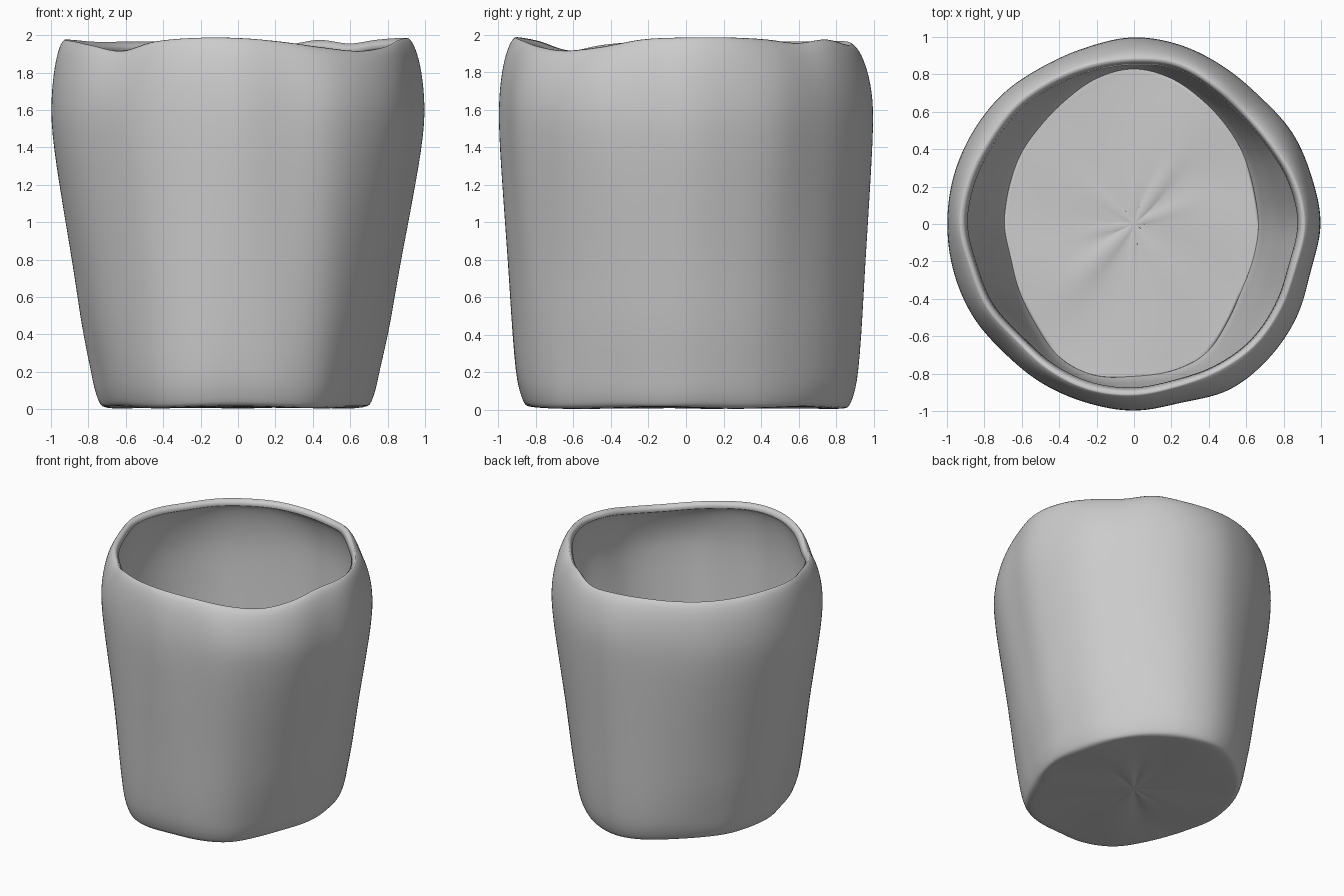
import bpy
import bmesh
from math import sin, cos, exp, tau, radians

cube = bpy.data.objects.get("Cube")
if cube:
    bpy.data.objects.remove(cube)

SEGMENTS = 120

# Hand-formed outlines: radius every 15 degrees, counter-clockwise from +x
FLOOR = [.675, .68, .70, .725, .765, .815, .84, .815, .765, .73, .72, .71,
         .705, .69, .72, .765, .825, .845, .825, .82, .80, .735, .685, .67]
BELLY = [1, .985, .98, .96, .97, .99, 1, .98, .975, .99, .995, 1,
         1, 1, .995, .98, .985, .99, 1, .99, 1.025, 1.02, 1.005, .98]
RIM = [.88, .86, .82, .81, .83, .86, .85, .85, .855, .865, .865, .885,
       .90, .87, .87, .85, .87, .885, .88, .865, .87, .88, .87, .86]
# How far the lip dips below its highest point, in hundredths
DIP = [0, 0, 1, 3, 1, 4, 3, 2, 2, 2, 2, 1, 1, 2, 4, 7, 2, 0, 0, 2, 5, 7, 5, 1]


def around(table, angle):
    """Smooth closed interpolation through an outline table."""
    n = len(table)
    pos = angle / tau * n
    i = int(pos)
    t = pos - i
    a, b, c, d = (table[(i + k) % n] for k in (-1, 0, 1, 2))
    return b + t * (c - a + t * (2*a - 5*b + 4*c - d + t * (3*(b - c) + d - a))) / 2


def ease(x):
    x = min(max(x, 0), 1)
    return x * x * (3 - 2 * x)


# Creases pinched into the floor: direction, length, half width, height
CREASES = [(90, .2, 7, .012), (57, .3, 8, .02), (190, .2, 9, .015),
           (268, .22, 7, .014), (225, .42, 11, .018), (300, .35, 12, .012),
           (20, .25, 10, .012), (140, .25, 10, .012)]


def floor_point(angle, part):
    radius = part * (around(FLOOR, angle) + .01)
    z = .01 + .006 * sin(5 * angle + 4 * radius) * part
    for direction, length, width, height in CREASES:
        turn = (angle - radians(direction) + tau / 2) % tau - tau / 2
        z += height * exp(-(turn / radians(width)) ** 2 - (radius / length) ** 2) * min(1, part * 2.5)
    return radius, z


def foot_point(angle, inset, height):
    return around(FLOOR, angle) + .08 - inset, height + .006 * sin(7 * angle)


def wall_point(angle, blend, height):
    foot = around(FLOOR, angle) + .08
    return foot + (around(BELLY, angle) - foot) * blend, height


def lip_point(angle, blend, height):
    belly = around(BELLY, angle)
    radius = belly + (around(RIM, angle) + .03 - belly) * blend
    return radius, height - around(DIP, angle) / 100 * ease((height - 1.5) / .4)


# Rings from the floor centre outward, then up the wall to the lip
rings = [(floor_point, (p,)) for p in (.04, .09, .15, .22, .3, .4, .52, .65, .78, .9, 1)]
rings += [(foot_point, r) for r in ((.05, .022), (.037, .05), (.016, .11))]
rings += [(wall_point, r) for r in ((0, .2), (.2, .4), (.34, .6), (.48, .8), (.64, 1),
                                    (.79, 1.2), (.92, 1.38), (1, 1.55))]
rings += [(lip_point, r) for r in ((.03, 1.66), (.13, 1.76), (.28, 1.84), (.45, 1.9),
                                   (.64, 1.945), (.82, 1.972), (1, 1.985))]

bm = bmesh.new()
centre = bm.verts.new((0, 0, .012))
loops = []
for shape, values in rings:
    loop = []
    for i in range(SEGMENTS):
        angle = tau * i / SEGMENTS
        radius, z = shape(angle, *values)
        loop.append(bm.verts.new((radius * cos(angle), radius * sin(angle), z)))
    loops.append(loop)
for i in range(SEGMENTS):
    j = (i + 1) % SEGMENTS
    bm.faces.new((centre, loops[0][j], loops[0][i]))
    for low, high in zip(loops, loops[1:]):
        bm.faces.new((low[i], low[j], high[j], high[i]))
for face in bm.faces:
    face.smooth = True

mesh = bpy.data.meshes.new("cup_body")
bm.to_mesh(mesh)
bm.free()
cup = bpy.data.objects.new("cup_body", mesh)
bpy.context.collection.objects.link(cup)

# Thin clay wall
smooth = cup.modifiers.new("soften", 'SUBSURF')
smooth.levels = smooth.render_levels = 1
wall = cup.modifiers.new("wall_thickness", 'SOLIDIFY')
wall.thickness = .055
wall.offset = -1

# Plain grey clay
clay = bpy.data.materials.new("grey_clay")
clay.use_nodes = True
colour = (.6, .6, .6, 1)
clay.diffuse_color = colour
clay.node_tree.nodes["Principled BSDF"].inputs["Base Color"].default_value = colour
mesh.materials.append(clay)
